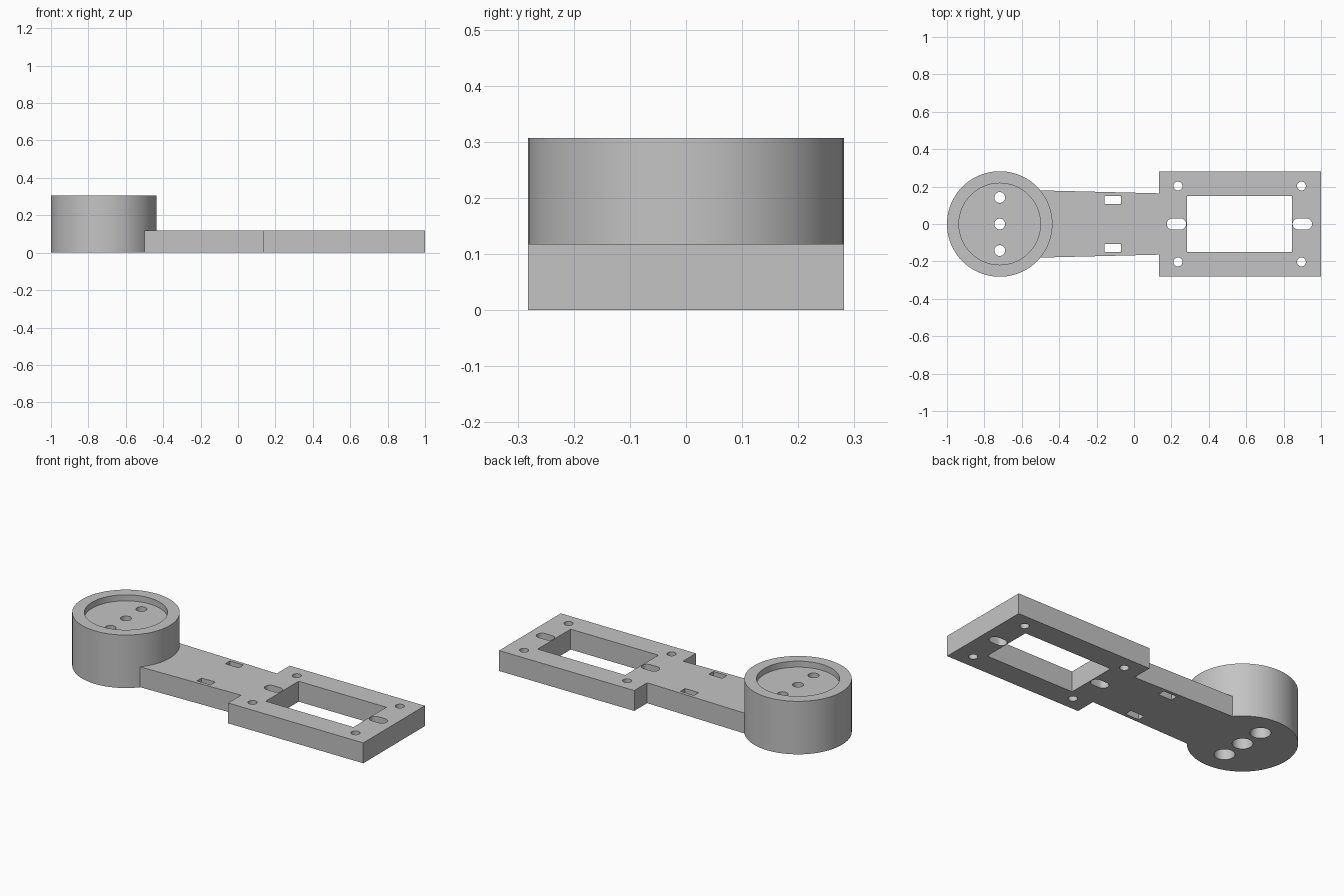
import bpy, bmesh, math

cube = bpy.data.objects.get("Cube")
if cube:
    bpy.data.objects.remove(cube, do_unlink=True)

grey = bpy.data.materials.new("light grey plastic")
grey.use_nodes = True
grey.diffuse_color = (0.55, 0.55, 0.55, 1)
grey.node_tree.nodes["Principled BSDF"].inputs["Base Color"].default_value = (0.55, 0.55, 0.55, 1)

HUB_X, HUB_R, HUB_TOP = -0.718, 0.282, 0.307
PLATE_TOP = 0.118
RECESS_FLOOR = 0.272


def prism(name, outline, z0, z1):
    """Extrude a counter-clockwise outline from z0 to z1."""
    bm = bmesh.new()
    base = bm.faces.new([bm.verts.new((x, y, z0)) for x, y in outline])
    grown = bmesh.ops.extrude_face_region(bm, geom=[base])["geom"]
    bmesh.ops.translate(bm, vec=(0, 0, z1 - z0),
                        verts=[v for v in grown if isinstance(v, bmesh.types.BMVert)])
    bmesh.ops.recalc_face_normals(bm, faces=bm.faces[:])
    mesh = bpy.data.meshes.new(name)
    bm.to_mesh(mesh)
    bm.free()
    mesh.materials.append(grey)
    obj = bpy.data.objects.new(name, mesh)
    bpy.context.collection.objects.link(obj)
    return obj


def rounded(cx, cy, r, stretch=0.0, n=32):
    """Circle outline, or a slot when stretched along x."""
    pts = []
    for side in (1, -1):
        start = -math.pi / 2 if side > 0 else math.pi / 2
        last = n // 2 + (1 if stretch else 0)
        for i in range(last):
            a = start + 2 * math.pi * i / n
            pts.append((cx + side * stretch + r * math.cos(a), cy + r * math.sin(a)))
    return pts


def box(x0, x1, y0, y1):
    return [(x0, y0), (x1, y0), (x1, y1), (x0, y1)]


def combine(target, other, operation):
    mod = target.modifiers.new(operation.lower(), "BOOLEAN")
    mod.operation, mod.solver, mod.object = operation, "EXACT", other
    bpy.context.view_layer.objects.active = target
    bpy.ops.object.modifier_apply(modifier=mod.name)
    bpy.data.objects.remove(other, do_unlink=True)


def cut(outline, z0=-0.1, z1=0.5):
    combine(bracket, prism("cutter", outline, z0, z1), "DIFFERENCE")


# Tapered arm with the wide mounting frame, as one outline
half = [(HUB_X, -0.185), (0.134, -0.164), (0.134, -0.282), (1.0, -0.282)]
bracket = prism("servo_arm_bracket", half + [(x, -y) for x, y in reversed(half)], 0, PLATE_TOP)

# Round hub, with its shallow recess
combine(bracket, prism("hub", rounded(HUB_X, 0, HUB_R, n=96), 0, HUB_TOP), "UNION")
cut(rounded(HUB_X, 0, 0.218, n=96), RECESS_FLOOR)

# Hub screw holes, counterbored from below
for y in (-0.142, 0, 0.142):
    cut(rounded(HUB_X, y, 0.029))
    cut(rounded(HUB_X, y, 0.053), -0.1, 0.22)

# Frame window, cable slots and corner screw holes
cut(box(0.283, 0.845, -0.151, 0.151))
for slot_x, hole_x in ((0.227, 0.235), (0.90, 0.895)):
    cut(rounded(slot_x, 0, 0.03, 0.022))
    for side in (-1, 1):
        cut(rounded(hole_x, side * 0.203, 0.024))

# Tie slots in the arm
cut(box(-0.157, -0.07, 0.108, 0.151))
cut(box(-0.157, -0.07, -0.151, -0.108))

# Smooth round walls, crisp edges
bpy.ops.object.select_all(action="DESELECT")
bracket.select_set(True)
bpy.context.view_layer.objects.active = bracket
bpy.ops.object.shade_smooth_by_angle(angle=math.radians(30))
